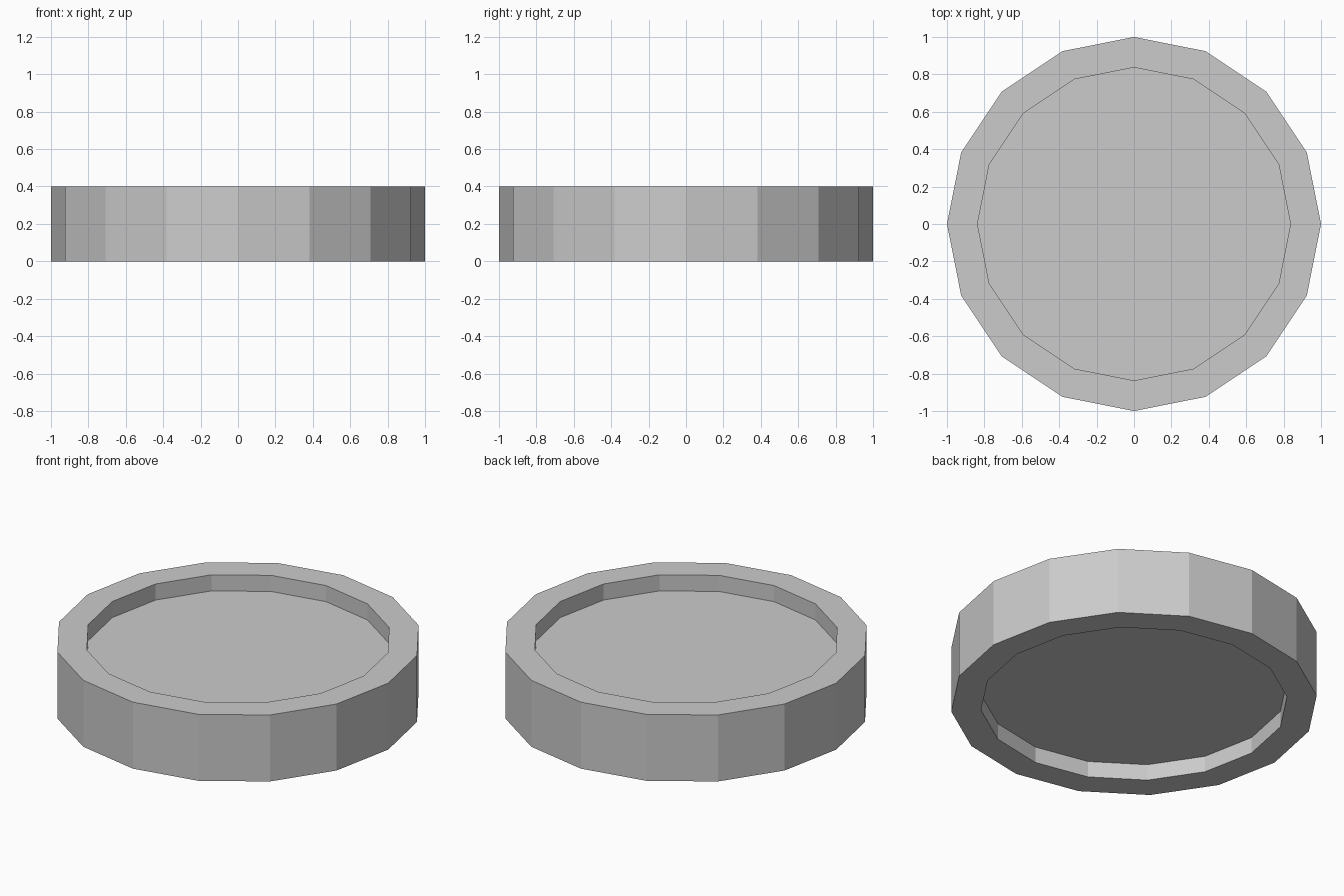
import bpy, bmesh
from math import cos, sin, tau

if "Cube" in bpy.data.objects:
    bpy.data.objects.remove(bpy.data.objects["Cube"])

SIDES = 16
R_OUT, R_IN = 1.0, 0.837
HEIGHT, RECESS = 0.4, 0.097

# Half profile (radius, z): bottom recess, bottom rim, outer wall, top rim, top recess
profile = [(R_IN, RECESS), (R_IN, 0), (R_OUT, 0),
           (R_OUT, HEIGHT), (R_IN, HEIGHT), (R_IN, HEIGHT - RECESS)]

bm = bmesh.new()
rings = [[bm.verts.new((r * cos(tau * i / SIDES), r * sin(tau * i / SIDES), z))
          for i in range(SIDES)] for r, z in profile]

# Walls and rims between neighbouring rings
for a, b in zip(rings, rings[1:]):
    for i in range(SIDES):
        j = (i + 1) % SIDES
        bm.faces.new((a[i], a[j], b[j], b[i]))

# Recessed floors, one on each side
bm.faces.new(rings[0][::-1])
bm.faces.new(rings[-1])
bmesh.ops.recalc_face_normals(bm, faces=bm.faces)

mesh = bpy.data.meshes.new("rimmed_disc")
bm.to_mesh(mesh)
bm.free()
bpy.context.collection.objects.link(bpy.data.objects.new("rimmed_disc", mesh))
